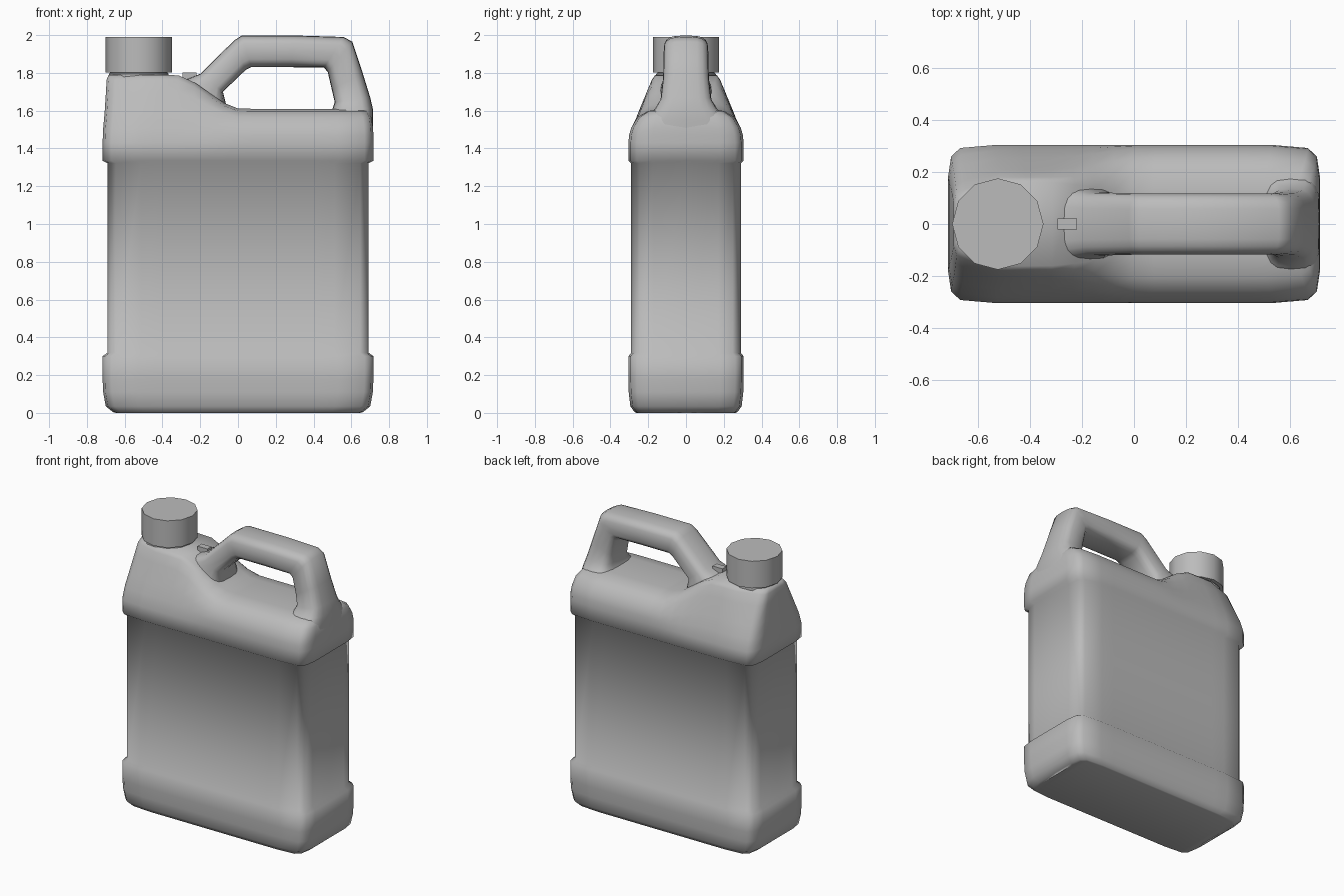
import bpy, bmesh, math

if "Cube" in bpy.data.objects:
    bpy.data.objects.remove(bpy.data.objects["Cube"])

# Mid-grey plastic
plastic = bpy.data.materials.new("grey_plastic")
plastic.diffuse_color = (0.5, 0.5, 0.5, 1)
plastic.use_nodes = True
plastic.node_tree.nodes["Principled BSDF"].inputs["Base Color"].default_value = plastic.diffuse_color


def loft(name, rings, angle=45):
    """Skin closed rings, close both ends with cross strips, shade smooth by angle."""
    bm = bmesh.new()
    rows = [[bm.verts.new(p) for p in r] for r in rings]
    n = len(rows[0])
    for a, b in zip(rows, rows[1:]):
        for i in range(n):
            j = (i + 1) % n
            bm.faces.new((a[i], a[j], b[j], b[i]))
    for r in (rows[0], rows[-1]):
        for i in range(n // 2):
            strip = [r[i], r[i + 1], r[n - i - 1], r[(n - i) % n]]
            bm.faces.new(list(dict.fromkeys(strip)))
    bmesh.ops.recalc_face_normals(bm, faces=bm.faces)
    me = bpy.data.meshes.new(name)
    bm.to_mesh(me)
    bm.free()
    me.shade_smooth()
    me.set_sharp_from_angle(angle=math.radians(angle))
    me.materials.append(plastic)
    ob = bpy.data.objects.new(name, me)
    bpy.context.collection.objects.link(ob)
    return ob


def smooth(t):
    t = max(0, min(1, t))
    return t * t * (3 - 2 * t)


def lerp(a, b, t):
    return a + (b - a) * t


# Plan outline of the jug: soft-cornered rectangle
HX, HY = 0.717, 0.305
quarter = [(HX, 0.0), (HX, 0.18), (0.705, 0.26), (0.67, 0.293), (0.53, HY)]
quarter += [(x / 100, HY) for x in (43, 33, 24, 16, 8)]
half = quarter + [(0, HY)] + [(-x, y) for x, y in quarter[::-1]]
outline = half + [(x, -y) for x, y in half[-2:0:-1]]


def inset_ring(d, z):
    return [(x * (HX - d) / HX, y * (HY - d * 0.6) / HY, z) for x, y in outline]


# Body: base band, recessed label panel, upper band
rings = [inset_ring(d, z) for d, z in [
    (0.07, 0.0), (0.055, 0.004), (0.017, 0.035), (0.003, 0.11), (0, 0.18), (0, 0.30),
    (0.025, 0.318), (0.025, 1.322), (0, 1.335), (0, 1.43)]]

# Shoulder: tall under the neck, low and flatter under the handle
# (height fraction, left taper, right taper, left x scale, right x scale)
levels = [(0.22, 0.15, 0.02, 0.995, 1), (0.44, 0.36, 0.08, 0.985, 0.997),
          (0.75, 0.68, 0.27, 0.975, 0.985), (0.93, 0.87, 0.55, 0.97, 0.96),
          (1.0, 1.0, 1.0, 0.955, 0.92)]


def shoulder_ring(s, al, ar, xl, xr):
    ring = []
    for x, y in outline:
        w = 1 - smooth((x + 0.36) / 0.38)
        top = lerp(1.61, 1.79, w)
        keep = lerp(0.4, 0.38 if x < -0.6 else 0.53, w)
        yy = y * (1 - (1 - keep) * lerp(ar, al, w))
        ring.append((x * lerp(xr, xl, w), yy, lerp(1.43, top, s)))
    return ring


rings += [shoulder_ring(*lv) for lv in levels]
loft("jug_body", rings, 180)

# Handle: outer point, inner point, half width at each station
stations = [((-0.42, 1.70), (-0.12, 1.52), 0.16), ((-0.30, 1.755), (-0.06, 1.62), 0.14),
            ((-0.20, 1.795), (-0.08, 1.70), 0.122),
            ((-0.02, 1.972), (0.04, 1.815), 0.118), ((0.02, 1.998), (0.07, 1.83), 0.118),
            ((0.30, 1.998), (0.28, 1.83), 0.118), ((0.56, 1.99), (0.455, 1.828), 0.118),
            ((0.605, 1.965), (0.475, 1.805), 0.118), ((0.66, 1.80), (0.497, 1.71), 0.122),
            ((0.70, 1.67), (0.512, 1.645), 0.135), ((0.714, 1.61), (0.50, 1.61), 0.165),
            ((0.716, 1.55), (0.48, 1.56), 0.22), ((0.714, 1.48), (0.48, 1.48), 0.25)]
N = 20


def handle_ring(outer, inner, w):
    ring = []
    for i in range(N):
        a = 2 * math.pi * i / N
        c, s = math.cos(a), math.sin(a)
        u = math.copysign(abs(c) ** 0.6, c)
        v = math.copysign(abs(s) ** 0.6, s) * 0.5 + 0.5
        ring.append((lerp(inner[0], outer[0], v), u * w, lerp(inner[1], outer[1], v)))
    return ring


loft("handle", [handle_ring(*s) for s in stations], 80)


# Neck and twelve-sided cap
def disc(r, z, n=12):
    return [(-0.525 + r * math.cos(2 * math.pi * i / n),
             r * math.sin(2 * math.pi * i / n), z) for i in range(n)]


loft("neck", [disc(0.158, 1.75), disc(0.158, 1.795), disc(0.152, 1.80), disc(0.152, 1.83)])
loft("cap", [disc(0.176, 1.803), disc(0.176, 1.99)], 40)

# Small locking tab between neck and handle
loft("lock_tab", [[(x, y, z) for x, y in
                   ((-0.295, -0.022), (-0.22, -0.022), (-0.22, 0.022), (-0.295, 0.022))]
                  for z in (1.72, 1.803)], 30)
